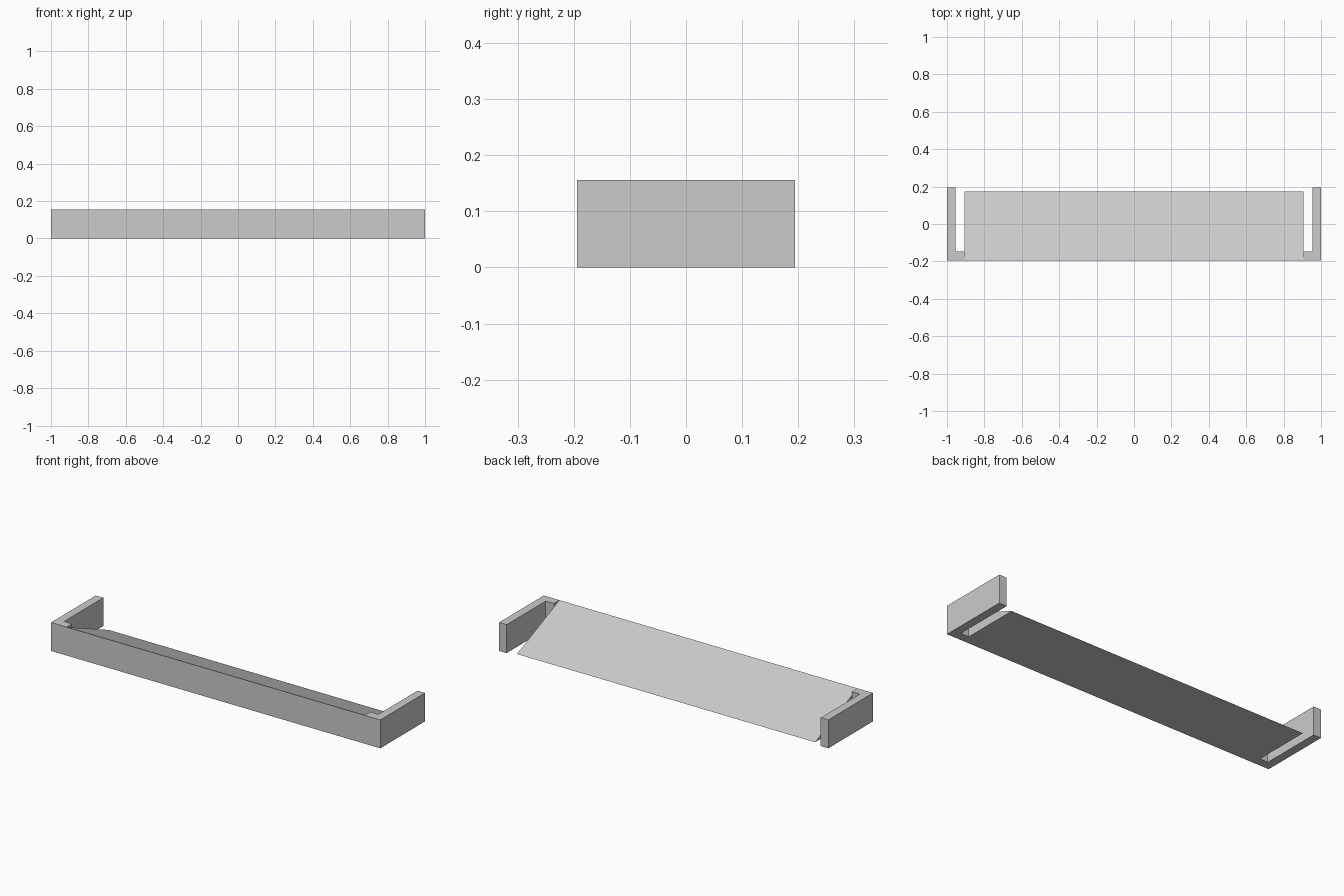
import bpy, bmesh
from mathutils import Vector

cube = bpy.data.objects.get("Cube")
if cube:
    bpy.data.objects.remove(cube, do_unlink=True)

FRONT, BACK, HEIGHT = -0.194, 0.194, 0.156
OUTER, ARM_INNER, RAMP_END = 1.0, 0.954, 0.905
BAR_BACK, RAMP_BACK = -0.146, 0.173

grey = bpy.data.materials.new("plain grey")
grey.use_nodes = True
colour = (0.6, 0.6, 0.6, 1)
grey.diffuse_color = colour
grey.node_tree.nodes["Principled BSDF"].inputs["Base Color"].default_value = colour


def extrude_profile(name, points, direction):
    """Solid prism from a closed outline pushed along a direction."""
    bm = bmesh.new()
    face = bm.faces.new([bm.verts.new(p) for p in points])
    result = bmesh.ops.extrude_face_region(bm, geom=[face], use_keep_orig=True)
    moved = [g for g in result["geom"] if isinstance(g, bmesh.types.BMVert)]
    bmesh.ops.translate(bm, verts=moved, vec=Vector(direction))
    bmesh.ops.recalc_face_normals(bm, faces=bm.faces)
    mesh = bpy.data.meshes.new(name)
    bm.to_mesh(mesh)
    bm.free()
    mesh.materials.append(grey)
    obj = bpy.data.objects.new(name, mesh)
    bpy.context.collection.objects.link(obj)
    return obj


# Sloping centre: full height at the front, thinning to an edge at the back
extrude_profile("ramp", [(-RAMP_END, FRONT, 0), (-RAMP_END, RAMP_BACK, 0),
                         (-RAMP_END, FRONT, HEIGHT)], (2 * RAMP_END, 0, 0))

# L-shaped end arms, joined to the ramp by a short stub at the front
outline = [(RAMP_END, FRONT), (OUTER, FRONT), (OUTER, BACK),
           (ARM_INNER, BACK), (ARM_INNER, BAR_BACK), (RAMP_END, BAR_BACK)]
for name, side in (("left_arm", 1), ("right_arm", -1)):
    extrude_profile(name, [(side * x, y, 0) for x, y in outline], (0, 0, HEIGHT))
